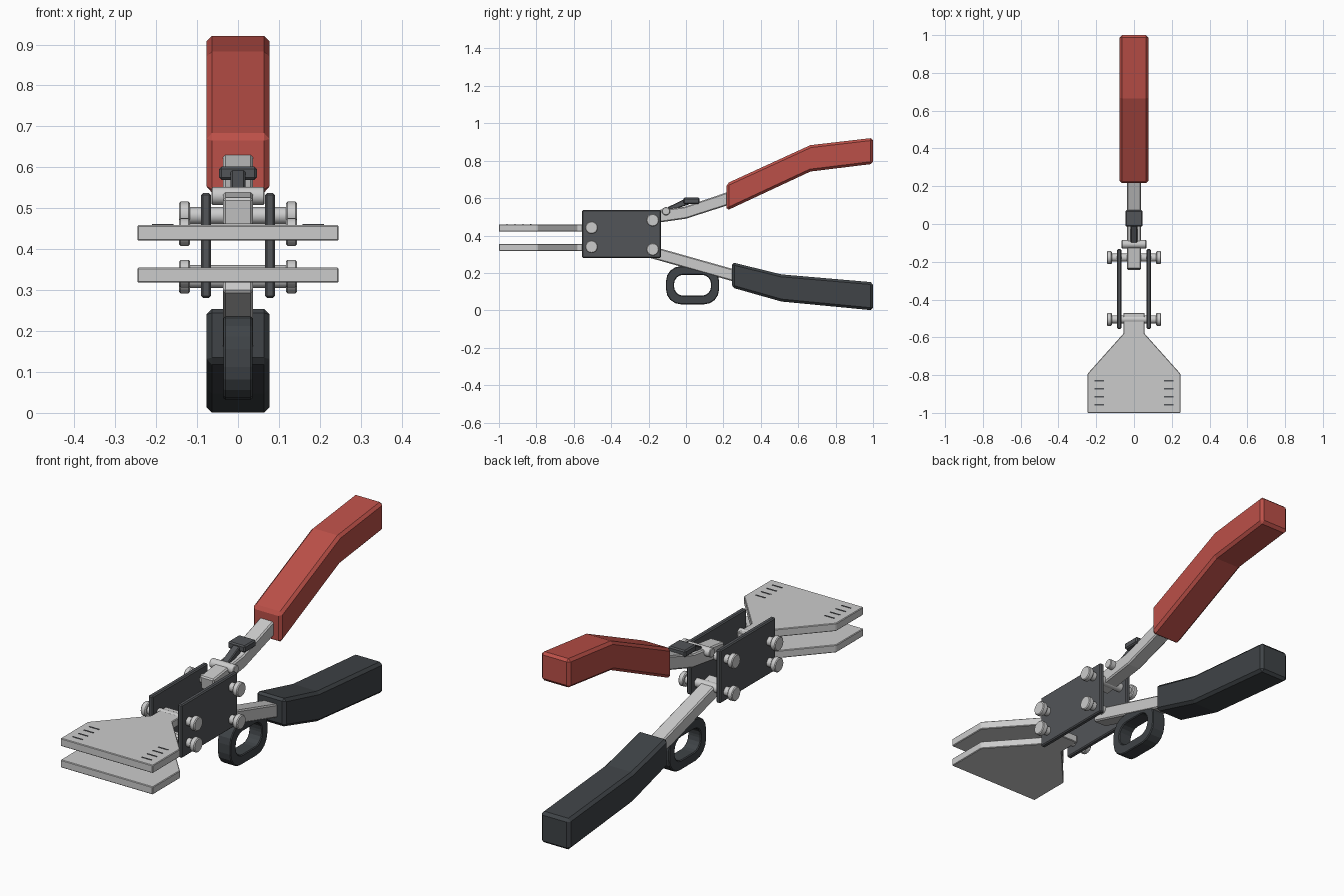
import bpy, bmesh
from math import pi, sin, cos

if "Cube" in bpy.data.objects:
    bpy.data.objects.remove(bpy.data.objects["Cube"])


def material(name, rgb):
    m = bpy.data.materials.new(name)
    m.diffuse_color = (*rgb, 1)
    m.use_nodes = True
    m.node_tree.nodes["Principled BSDF"].inputs["Base Color"].default_value = m.diffuse_color
    return m


RED = material("red_rubber", (0.50, 0.08, 0.065))
BLACK = material("black_rubber", (0.05, 0.057, 0.063))
DARK = material("dark_steel", (0.085, 0.09, 0.098))


def finish(name, bm, mat=None, bevel=0.0):
    bmesh.ops.recalc_face_normals(bm, faces=bm.faces)
    me = bpy.data.meshes.new(name)
    bm.to_mesh(me)
    bm.free()
    ob = bpy.data.objects.new(name, me)
    bpy.context.collection.objects.link(ob)
    if mat:
        me.materials.append(mat)
    if bevel:
        mod = ob.modifiers.new("bevel", 'BEVEL')
        mod.width = bevel
        mod.segments = 1
        mod.limit_method = 'ANGLE'
        mod.angle_limit = 0.7
    return ob


def prism(name, pts, axis, lo, hi, mat=None, bevel=0.0):
    """Extrude a yz profile along x, or an xy profile along z."""
    bm = bmesh.new()
    place = (lambda p, t: (t, *p)) if axis == 'x' else (lambda p, t: (*p, t))
    a = [bm.verts.new(place(p, lo)) for p in pts]
    b = [bm.verts.new(place(p, hi)) for p in pts]
    bm.faces.new(a)
    bm.faces.new(b[::-1])
    for i in range(len(pts)):
        j = (i + 1) % len(pts)
        bm.faces.new((a[i], a[j], b[j], b[i]))
    return finish(name, bm, mat, bevel)


def rect(a0, a1, b0, b1):
    return [(a0, b0), (a1, b0), (a1, b1), (a0, b1)]


def rod(name, y, z, x0, x1, r, bevel=0.0):
    n = 20
    pts = [(y + r * cos(2 * pi * i / n), z + r * sin(2 * pi * i / n)) for i in range(n)]
    ob = prism(name, pts, 'x', x0, x1, None, bevel)
    for p in ob.data.polygons:
        p.use_smooth = len(p.vertices) == 4
    ob.data.set_sharp_from_angle(angle=0.6)
    return ob


# Flared jaw plates
half = [(0.246, -1.0), (0.246, -0.793), (0.056, -0.58), (0.056, -0.47)]
outline = half + [(-x, y) for x, y in reversed(half)]
prism("upper_jaw", outline, 'z', 0.421, 0.459, None, 0.003)
prism("lower_jaw", outline, 'z', 0.318, 0.355, None, 0.003)

# Engraved gauge marks on the upper jaw
for s in (-1, 1):
    for i in range(4):
        y = -0.957 + 0.0423 * i
        x0, x1 = sorted((s * 0.158, s * 0.21))
        prism("gauge_mark", rect(x0, x1, y - 0.003, y + 0.003), 'z', 0.456, 0.461, DARK)

# Side plates
for s in (-1, 1):
    x0, x1 = sorted((s * 0.066, s * 0.09))
    prism("side_plate", rect(-0.555, -0.133, 0.281, 0.537), 'x', x0, x1, DARK, 0.005)

# Pivot pins with a head at each end
for y, z in ((-0.505, 0.442), (-0.505, 0.340), (-0.178, 0.482), (-0.178, 0.326)):
    rod("pivot_pin", y, z, -0.12, 0.12, 0.021)
    for s in (-1, 1):
        x0, x1 = sorted((s * 0.117, s * 0.144))
        rod("pin_head", y, z, x0, x1, 0.034, 0.004)

# Handle bars
prism("upper_bar", [(-0.23, 0.457), (0.0, 0.490), (0.28, 0.580),
                    (0.26, 0.645), (-0.01, 0.553), (-0.24, 0.525)],
      'x', -0.037, 0.037, None, 0.006)
prism("lower_bar", [(-0.245, 0.295), (0.28, 0.147), (0.297, 0.208), (-0.228, 0.356)],
      'x', -0.037, 0.037, None, 0.006)

# Bent rubber grips
prism("upper_grip", [(0.217, 0.533), (0.665, 0.742), (1.0, 0.783),
                     (1.0, 0.922), (0.665, 0.883), (0.217, 0.678)],
      'x', -0.077, 0.077, RED, 0.013)
prism("lower_grip", [(0.245, 0.122), (0.51, 0.047), (1.0, 0.0),
                     (1.0, 0.150), (0.51, 0.192), (0.245, 0.257)],
      'x', -0.077, 0.077, BLACK, 0.013)


# Finger ring under the lower bar
def rounded(cy, cz, hy, hz, r, seg=4):
    pts = []
    for k, (sy, sz) in enumerate(((1, 1), (-1, 1), (-1, -1), (1, -1))):
        for i in range(seg + 1):
            a = (k + i / seg) * pi / 2
            pts.append((cy + sy * (hy - r) + r * cos(a), cz + sz * (hz - r) + r * sin(a)))
    return pts


bm = bmesh.new()
loops = [[bm.verts.new((x, *p)) for p in rounded(0.035, 0.134, *size)]
         for x, size in ((-0.035, (0.142, 0.102, 0.08)), (0.035, (0.142, 0.102, 0.08)),
                         (0.035, (0.099, 0.056, 0.05)), (-0.035, (0.099, 0.056, 0.05)))]
for k in range(4):
    a, b = loops[k], loops[(k + 1) % 4]
    for i in range(len(a)):
        j = (i + 1) % len(a)
        bm.faces.new((a[i], a[j], b[j], b[i]))
finish("finger_ring", bm, BLACK, 0.004)

# Release lever: cross pin, arm and thumb pad
rod("lever_pin", -0.107, 0.53, -0.065, 0.065, 0.022, 0.003)
prism("lever_arm", [(-0.108, 0.524), (0.02, 0.568), (0.02, 0.596), (-0.015, 0.592), (-0.10, 0.55)],
      'x', -0.018, 0.018, DARK, 0.004)
prism("thumb_pad", rect(-0.014, 0.073, 0.569, 0.602), 'x', -0.046, 0.046, DARK, 0.006)
